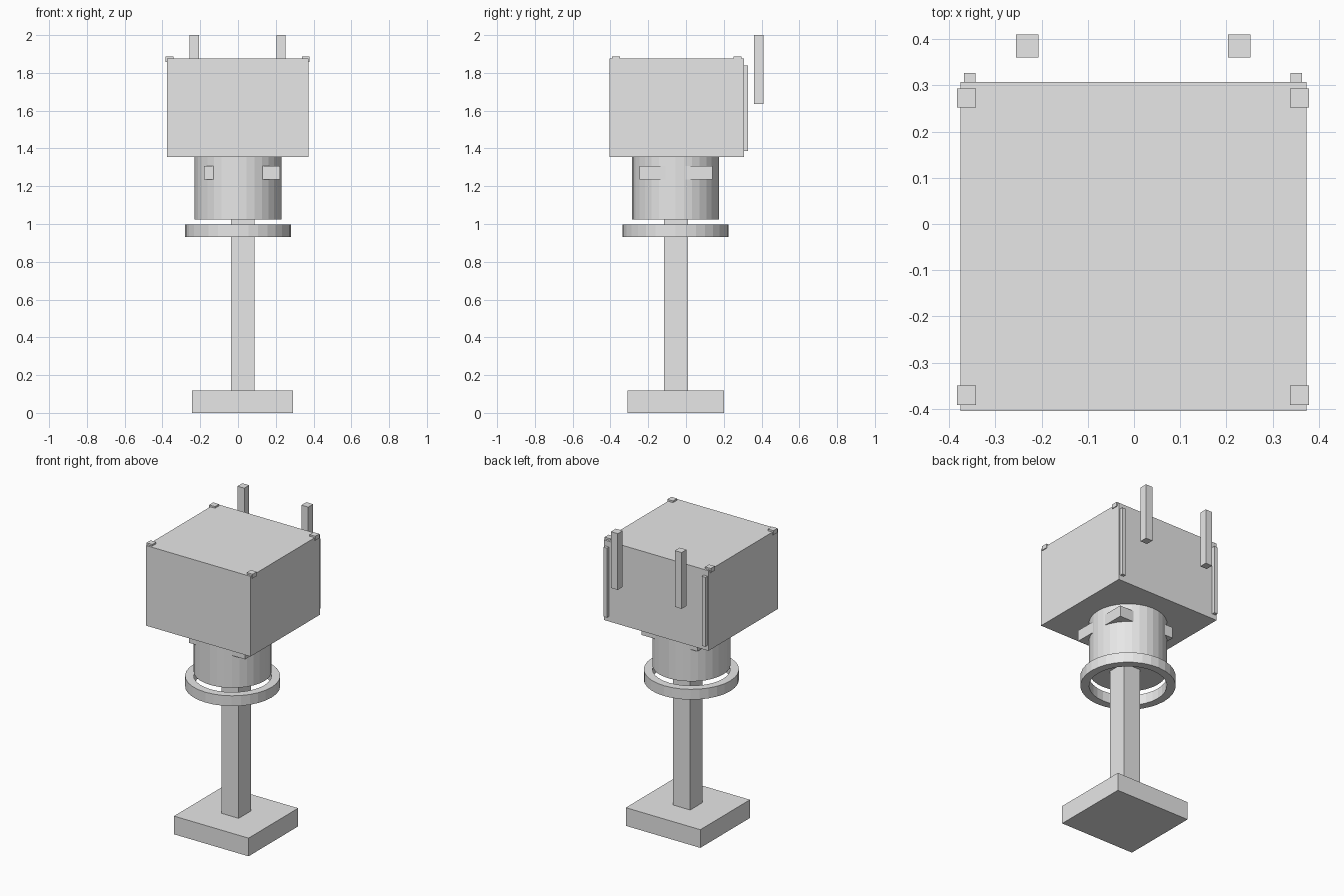
import bpy
import bmesh
from mathutils import Matrix

cube = bpy.data.objects.get("Cube")
if cube:
    bpy.data.objects.remove(cube, do_unlink=True)

grey = bpy.data.materials.new("light_grey")
grey.use_nodes = True
colour = (0.8, 0.8, 0.8, 1)
grey.diffuse_color = colour
grey.node_tree.nodes["Principled BSDF"].inputs["Base Color"].default_value = colour

AXIS_Y = -0.055  # depth of the column axis
SIDES = 32


def finish(name, bm):
    bmesh.ops.recalc_face_normals(bm, faces=bm.faces)
    mesh = bpy.data.meshes.new(name)
    bm.to_mesh(mesh)
    bm.free()
    mesh.materials.append(grey)
    obj = bpy.data.objects.new(name, mesh)
    bpy.context.collection.objects.link(obj)
    return obj


def box(name, xs, ys, zs):
    """Box given by its lower and upper limit on each axis."""
    spans = (xs, ys, zs)
    centre = [(a + b) / 2 for a, b in spans]
    size = [b - a for a, b in spans]
    bm = bmesh.new()
    bmesh.ops.create_cube(bm, size=1, matrix=Matrix.Translation(centre) @ Matrix.Diagonal((*size, 1)))
    return finish(name, bm)


def cylinder(name, radius, z0, z1):
    bm = bmesh.new()
    bmesh.ops.create_cone(bm, cap_ends=True, segments=SIDES, radius1=radius, radius2=radius,
                          depth=z1 - z0, matrix=Matrix.Translation((0, AXIS_Y, (z0 + z1) / 2)))
    return finish(name, bm)


def ring(name, outer, inner, z0, z1):
    """Rectangular section spun around the column axis."""
    bm = bmesh.new()
    section = [bm.verts.new((r, AXIS_Y, z))
               for r, z in ((inner, z0), (outer, z0), (outer, z1), (inner, z1))]
    edges = [bm.edges.new((section[i], section[i - 1])) for i in range(4)]
    bmesh.ops.spin(bm, geom=section + edges, cent=(0, AXIS_Y, 0), axis=(0, 0, 1),
                   angle=6.2831853, steps=SIDES, use_merge=True)
    bmesh.ops.remove_doubles(bm, verts=bm.verts, dist=0.0001)
    return finish(name, bm)


# Stand
box("base", (-0.243, 0.292), (-0.309, 0.2), (0, 0.118))
box("column", (-0.037, 0.087), (-0.117, 0.01), (0.118, 1.03))

# Collar and drum under the housing
ring("collar_ring", 0.28, 0.229, 0.93, 0.997)
cylinder("drum", 0.23, 1.025, 1.355)
box("drum_bracket", (-0.18, 0.223), (-0.245, 0.14), (1.235, 1.307))

# Main housing
box("housing", (-0.376, 0.374), (-0.405, 0.307), (1.355, 1.875))

# Paired details on the left and right
for side, s in (("left", 1), ("right", -1)):
    def span(a, b):
        return tuple(sorted((s * a - 0.002, s * b - 0.002)))

    box(f"{side}_front_corner_cap", span(0.34, 0.381), (-0.392, -0.35), (1.858, 1.886))
    box(f"{side}_back_corner_cap", span(0.34, 0.381), (0.252, 0.293), (1.858, 1.886))
    box(f"{side}_back_strip", span(0.341, 0.366), (0.302, 0.327), (1.387, 1.838))
    box(f"{side}_back_rod", span(0.205, 0.254), (0.36, 0.41), (1.635, 2.0))
